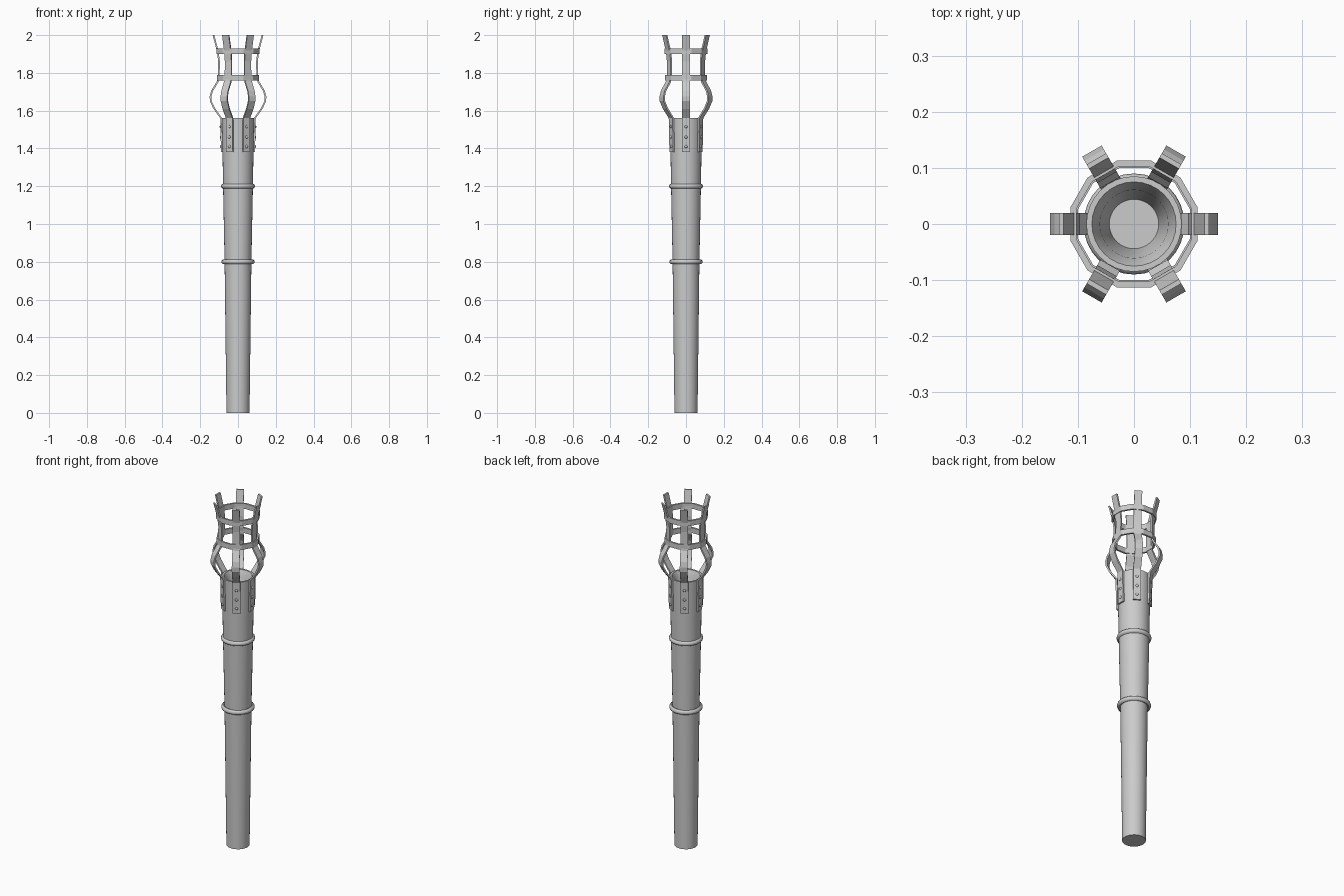
import bpy, bmesh
from math import sin, cos, pi, radians
from mathutils import Vector, Matrix

if "Cube" in bpy.data.objects:
    bpy.data.objects.remove(bpy.data.objects["Cube"])


def finish(name, bm, smooth=None):
    bmesh.ops.recalc_face_normals(bm, faces=bm.faces)
    me = bpy.data.meshes.new(name)
    bm.to_mesh(me)
    bm.free()
    ob = bpy.data.objects.new(name, me)
    bpy.context.collection.objects.link(ob)
    if smooth:
        bpy.ops.object.select_all(action='DESELECT')
        ob.select_set(True)
        bpy.context.view_layer.objects.active = ob
        bpy.ops.object.shade_smooth_by_angle(angle=radians(smooth))
    return ob


def lathe(name, profile, sides, closed=False, offset=0.0, smooth=None):
    """Revolve (radius, z) points; open profiles get capped ends."""
    bm = bmesh.new()
    rows = [[bm.verts.new((r * cos(2 * pi * i / sides + offset),
                           r * sin(2 * pi * i / sides + offset), z))
             for i in range(sides)] for r, z in profile]
    n = len(rows)
    for k in range(n if closed else n - 1):
        a, b = rows[k], rows[(k + 1) % n]
        for i in range(sides):
            j = (i + 1) % sides
            bm.faces.new((a[i], a[j], b[j], b[i]))
    if not closed:
        bm.faces.new(rows[0])
        bm.faces.new(rows[-1])
    return finish(name, bm, smooth)


def strap(name, path, width, thick, angle):
    """Flat metal bar following an (outer radius, z) path."""
    bm = bmesh.new()
    pts = [Vector((r, 0, z)) for r, z in path]
    rows = []
    for k, p in enumerate(pts):
        t = (pts[min(k + 1, len(pts) - 1)] - pts[max(k - 1, 0)]).normalized()
        inner = p - Vector((t.z, 0, -t.x)) * thick
        if k in (0, len(pts) - 1):
            inner.z = p.z
        rows.append([bm.verts.new((q.x, s * width / 2, q.z))
                     for q, s in ((p, -1), (p, 1), (inner, 1), (inner, -1))])
    for a, b in zip(rows, rows[1:]):
        for i in range(4):
            j = (i + 1) % 4
            bm.faces.new((a[i], a[j], b[j], b[i]))
    bm.faces.new(rows[0])
    bm.faces.new(rows[-1])
    bm.transform(Matrix.Rotation(angle, 4, 'Z'))
    return finish(name, bm)


# Tapered handle with a hollow cup at its top
lathe("handle", [(0.061, 0), (0.071, 0.8), (0.079, 1.2), (0.085, 1.56),
                 (0.075, 1.56), (0.061, 1.53), (0.044, 1.40)], 32, smooth=30)

# Rounded collars around the handle
for i, (z, r) in enumerate(((0.80, 0.077), (1.20, 0.079))):
    prof = [(r + 0.011 * cos(2 * pi * k / 8), z + 0.013 * sin(2 * pi * k / 8))
            for k in range(8)]
    lathe(f"collar_{i + 1}", prof, 32, closed=True, smooth=50)

# Six cage bars, each riveted to the handle
path = [(0.090, 1.38), (0.094, 1.56), (0.130, 1.61), (0.149, 1.65),
        (0.150, 1.675), (0.142, 1.705), (0.112, 1.755), (0.106, 1.79),
        (0.105, 1.86), (0.111, 1.91), (0.134, 2.0)]
for n in range(6):
    ang = n * pi / 3
    strap(f"cage_bar_{n + 1}", path, 0.040, 0.009, ang)
    bm = bmesh.new()
    for z in (1.41, 1.46, 1.515):
        r = 0.090 + (z - 1.38) * 0.022
        m = (Matrix.Rotation(ang, 4, 'Z') @ Matrix.Translation((r, 0, z))
             @ Matrix.Diagonal((0.6, 1, 1, 1)))
        bmesh.ops.create_uvsphere(bm, u_segments=8, v_segments=6,
                                  radius=0.008, matrix=m)
    finish(f"rivets_{n + 1}", bm, smooth=60)

# Twelve-sided hoops holding the bars together
for i, (z, r) in enumerate(((1.775, 0.114), (1.915, 0.117))):
    lathe(f"cage_hoop_{i + 1}",
          [(r, z - 0.015), (r, z + 0.015), (r - 0.011, z + 0.015), (r - 0.011, z - 0.015)],
          12, closed=True, offset=pi / 12)
